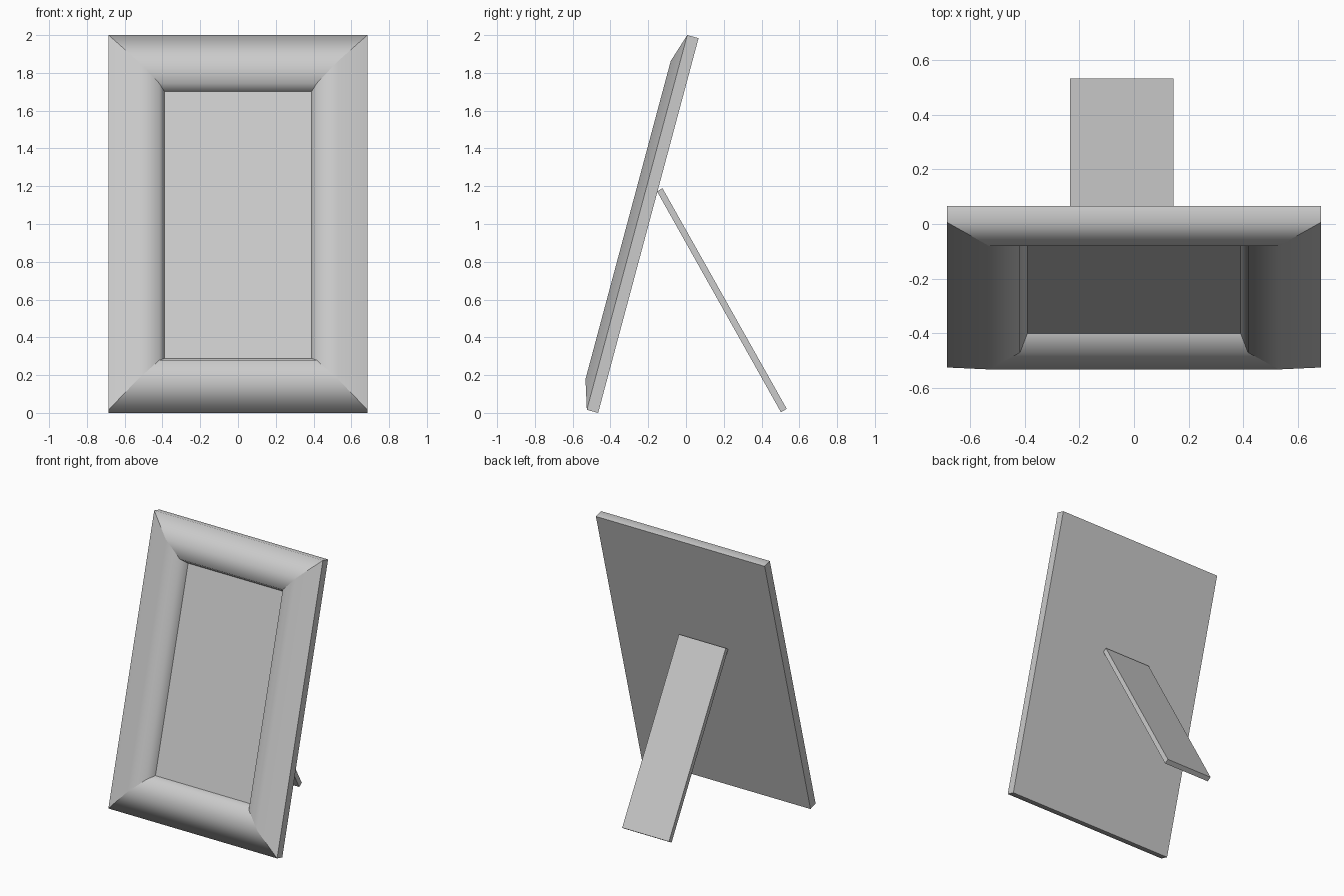
import bpy, bmesh, math
from mathutils import Matrix

cube = bpy.data.objects.get("Cube")
if cube:
    bpy.data.objects.remove(cube, do_unlink=True)

WIDTH, HEIGHT = 1.37, 2.054
TILT = math.radians(15)

grey = bpy.data.materials.new("light_grey")
grey.use_nodes = True
colour = (0.6, 0.6, 0.6, 1)
grey.diffuse_color = colour
grey.node_tree.nodes["Principled BSDF"].inputs["Base Color"].default_value = colour


def finish(bm, name):
    bmesh.ops.recalc_face_normals(bm, faces=bm.faces)
    mesh = bpy.data.meshes.new(name)
    bm.to_mesh(mesh)
    bm.free()
    mesh.materials.append(grey)
    obj = bpy.data.objects.new(name, mesh)
    bpy.context.collection.objects.link(obj)
    return obj


def ring(bm, inset, height):
    """Rectangle set in from the outer edge, raised above the slab front."""
    x = WIDTH / 2 - inset
    return [bm.verts.new((sx * x, -height, z)) for sx, z in
            ((-1, inset), (1, inset), (1, HEIGHT - inset), (-1, HEIGHT - inset))]


# Picture frame: mitred moulding swept as rings from the back to the panel
profile = [(0, -0.062), (0, 0), (0.155, 0.049), (0.268, 0.015), (0.295, -0.05)]
bm = bmesh.new()
rings = [ring(bm, *p) for p in profile]
for a, b in zip(rings, rings[1:]):
    for i in range(4):
        j = (i + 1) % 4
        bm.faces.new((a[i], a[j], b[j], b[i])).smooth = True
bm.faces.new(rings[0])
bm.faces.new(rings[-1])

# Sharp mitres, back edges, panel edges and outer side edges; the rest is soft
for a, b in zip(rings, rings[1:]):
    for i in range(4):
        bm.edges.get((a[i], b[i])).smooth = False
for r, sides in ((rings[0], range(4)), (rings[-1], range(4)), (rings[1], (1, 3))):
    for i in sides:
        bm.edges.get((r[i], r[(i + 1) % 4])).smooth = False

# Lean the frame backwards
bm.transform(Matrix.Translation((0, -0.525, 0.016)) @ Matrix.Rotation(-TILT, 4, "X"))
finish(bm, "picture_frame")

# Easel stand: thin board sloping from the frame back to the ground
bm = bmesh.new()
side = [(-0.153, 1.172), (-0.125, 1.19), (0.533, 0.022), (0.503, 0.003)]
face = bm.faces.new([bm.verts.new((-0.235, y, z)) for y, z in side])
out = bmesh.ops.extrude_face_region(bm, geom=[face])
bmesh.ops.translate(bm, vec=(0.38, 0, 0),
                    verts=[v for v in out["geom"] if isinstance(v, bmesh.types.BMVert)])
finish(bm, "easel_stand")
